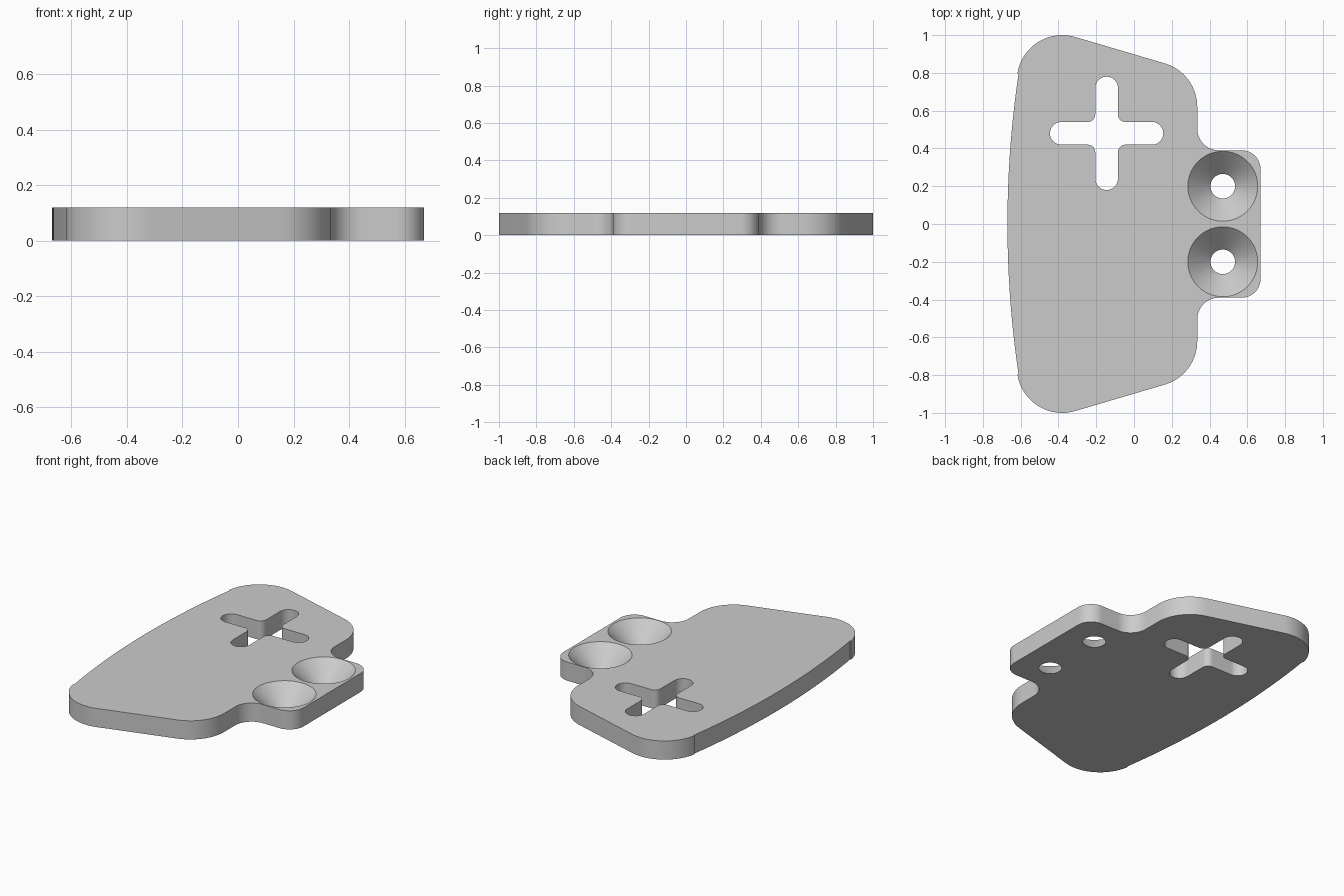
import bpy, bmesh
from math import sin, cos, radians

THICK = 0.12

cube = bpy.data.objects.get("Cube")
if cube:
    bpy.data.objects.remove(cube, do_unlink=True)

grey = bpy.data.materials.new("plain grey")
grey.use_nodes = True
colour = (0.6, 0.6, 0.6, 1)
grey.diffuse_color = colour
grey.node_tree.nodes["Principled BSDF"].inputs["Base Color"].default_value = colour


def arc(cx, cy, r, start, end, steps=16):
    angles = [radians(start + (end - start) * i / steps) for i in range(steps + 1)]
    return [(cx + r * cos(a), cy + r * sin(a)) for a in angles]


def prism(name, outline, z0, z1):
    """Extrude a closed flat outline from z0 to z1."""
    bm = bmesh.new()
    base = bm.faces.new([bm.verts.new((x, y, z0)) for x, y in outline])
    top = bmesh.ops.extrude_face_region(bm, geom=[base])["geom"]
    verts = [g for g in top if isinstance(g, bmesh.types.BMVert)]
    bmesh.ops.translate(bm, verts=verts, vec=(0, 0, z1 - z0))
    bmesh.ops.recalc_face_normals(bm, faces=bm.faces)
    mesh = bpy.data.meshes.new(name)
    bm.to_mesh(mesh)
    bm.free()
    obj = bpy.data.objects.new(name, mesh)
    bpy.context.collection.objects.link(obj)
    mesh.materials.append(grey)
    return obj


def cut(target, cutter):
    """Subtract the cutter from the target, then discard it."""
    cutter.hide_render = True
    mod = target.modifiers.new("cut", 'BOOLEAN')
    mod.operation = 'DIFFERENCE'
    mod.solver = 'EXACT'
    mod.object = cutter
    bpy.ops.object.select_all(action='DESELECT')
    bpy.context.view_layer.objects.active = target
    target.select_set(True)
    bpy.ops.object.modifier_apply(modifier=mod.name)
    bpy.data.objects.remove(cutter, do_unlink=True)


# Plate: half outline from the tab round to the bowed edge, mirrored in y
half = (arc(0.57, 0.29, 0.10, 0, 90)              # tab corner
        + arc(0.45, 0.505, 0.115, 270, 180)       # inner fillet
        + arc(0.095, 0.62, 0.24, 0, 73.3)         # shoulder
        + arc(-0.38, 0.76, 0.24, 73.3, 171.5, 24)  # outer corner
        + arc(4.73, 0, 5.4, 171.5, 180))          # bowed edge
mirrored = [(x, -y) for x, y in reversed(half[:-1])]
plate = prism("plate", half + mirrored, 0, THICK)

# Cross-shaped slot: one rounded arm and one inner fillet, turned four times
reach, width, fillet = 0.30, 0.06, 0.04
corner = width + fillet
arm = (arc(reach - width, 0, width, -90, 90)
       + arc(corner, corner, fillet, 270, 180, 8))
cross = []
for turn in range(4):
    c, s = (1, 0, -1, 0)[turn], (0, 1, 0, -1)[turn]
    cross += [(-0.145 + x * c - y * s, 0.48 + x * s + y * c) for x, y in arm]
cut(plate, prism("cross_cutter", cross, -0.05, THICK + 0.05))

# Two countersunk holes with 45 degree walls through the full thickness
spare = 0.03
for side in (1, -1):
    bpy.ops.mesh.primitive_cone_add(
        vertices=64, radius1=0.065 - spare, radius2=0.185 + spare,
        depth=THICK + 2 * spare, location=(0.47, 0.2 * side, THICK / 2))
    sink = bpy.context.object
    sink.name = "countersink_cutter"
    sink.data.materials.append(grey)
    cut(plate, sink)

bpy.ops.object.shade_smooth_by_angle(angle=radians(30))
